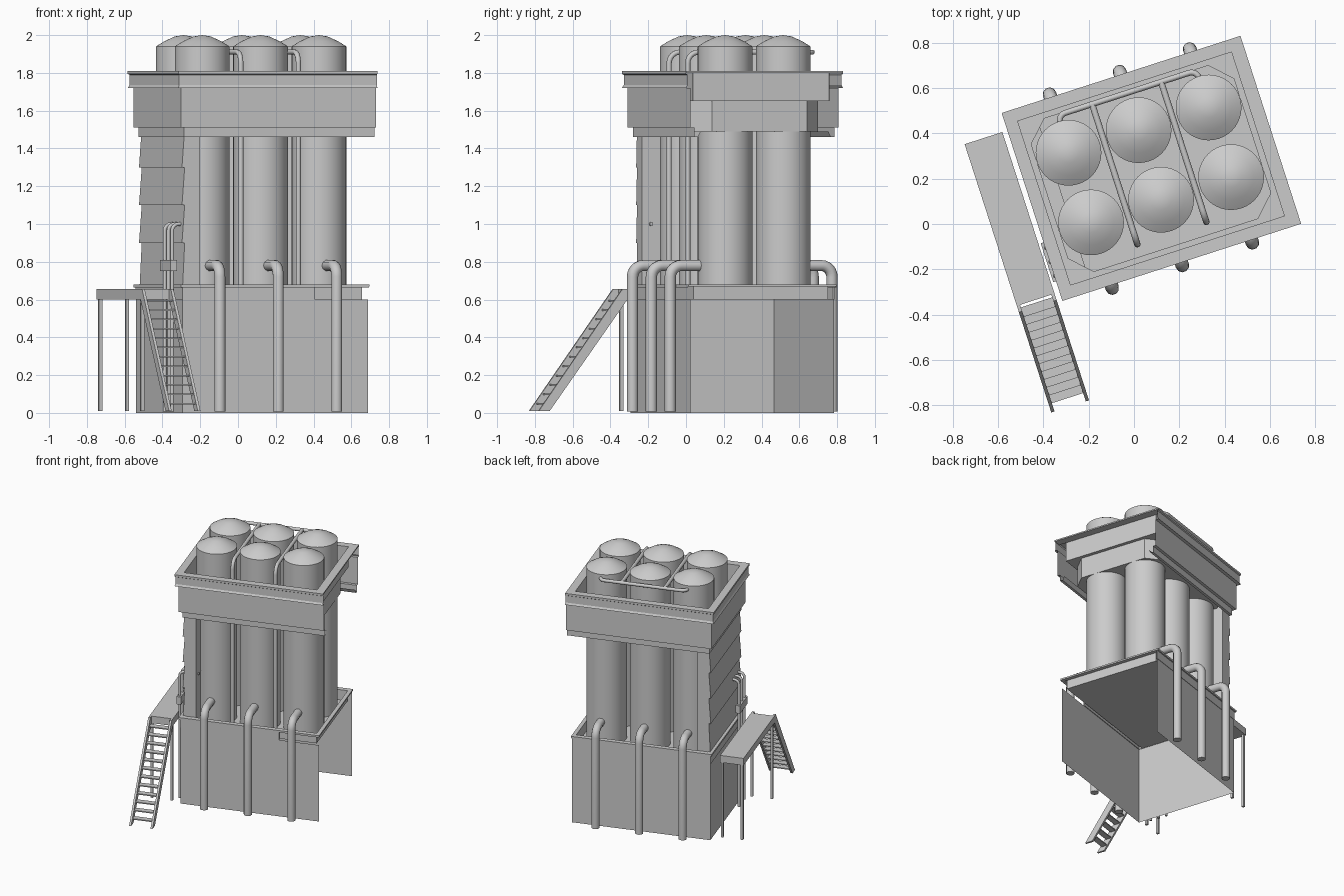
import bpy, bmesh, math
from mathutils import Matrix, Vector

cube = bpy.data.objects.get("Cube")
if cube:
    bpy.data.objects.remove(cube, do_unlink=True)

grey = bpy.data.materials.new("light_grey")
grey.use_nodes = True
grey.diffuse_color = (0.6, 0.6, 0.6, 1)
grey.node_tree.nodes["Principled BSDF"].inputs["Base Color"].default_value = (0.6, 0.6, 0.6, 1)

# The whole plant is turned about z; parts are laid out in its own axes
PLACE = Matrix.Translation((0.075, 0.245, 0)) @ Matrix.Rotation(math.radians(17.9), 4, 'Z')
ROWS = (-0.325, 0, 0.325)


def add_mesh(name, mesh, smooth=False):
    mesh.materials.clear()
    mesh.materials.append(grey)
    ob = bpy.data.objects.new(name, mesh)
    bpy.context.collection.objects.link(ob)
    ob.matrix_world = PLACE
    if smooth:
        bpy.ops.object.select_all(action='DESELECT')
        ob.select_set(True)
        bpy.context.view_layer.objects.active = ob
        bpy.ops.object.shade_smooth_by_angle(angle=math.radians(40))
    return ob


def finish(name, bm, smooth=False, fix=True):
    if fix:
        bmesh.ops.recalc_face_normals(bm, faces=bm.faces[:])
    mesh = bpy.data.meshes.new(name)
    bm.to_mesh(mesh)
    bm.free()
    return add_mesh(name, mesh, smooth)


def box(name, u, v, z):
    bm = bmesh.new()
    bmesh.ops.create_cube(bm, size=1)
    for p in bm.verts:
        p.co = [(a[0] + a[1]) / 2 + c * (a[1] - a[0]) for a, c in zip((u, v, z), p.co)]
    return finish(name, bm)


def extrude(name, outline, depth):
    """Outline is a list of 3D points, pushed along the depth vector."""
    bm = bmesh.new()
    face = bm.faces.new([bm.verts.new(p) for p in outline])
    ext = bmesh.ops.extrude_face_region(bm, geom=[face])
    moved = [g for g in ext["geom"] if isinstance(g, bmesh.types.BMVert)]
    bmesh.ops.translate(bm, verts=moved, vec=depth)
    if face.is_valid and len(bm.faces) == len(outline) + 1:
        bm.faces.new(list(face.verts))
    return finish(name, bm)


def wall_sweep(name, profile, end):
    """Sheet wall on three sides, open at +u; profile points are (v, z)."""
    bm = bmesh.new()
    rows = []
    for v, z in profile:
        u = v + 0.116
        rows.append([bm.verts.new(p) for p in
                     ((end, -v, z), (-u, -v, z), (-u, v, z), (end, v, z))])
    for top, low in zip(rows, rows[1:]):
        for i in range(3):
            bm.faces.new((top[i], top[i + 1], low[i + 1], low[i]))
    return finish(name, bm, fix=False)


def chamfered(u, v, c, z):
    return [(a * u - (a * c if k else 0), b * v - (0 if k else b * c), z)
            for a, b, order in ((1, 1, (0, 1)), (-1, 1, (1, 0)), (-1, -1, (0, 1)), (1, -1, (1, 0)))
            for k in order]


def tub(name, rings):
    """Open-topped tray from stacked rings, floored by the last one."""
    bm = bmesh.new()
    loops = [[bm.verts.new(p) for p in r] for r in rings]
    for a, b in zip(loops, loops[1:]):
        for i in range(8):
            j = (i + 1) % 8
            bm.faces.new((a[i], b[i], b[j], a[j]))
    bm.faces.new(loops[-1])
    return finish(name, bm, fix=False)


def pipe(name, points, r, bend=0.06):
    """Round pipe along a path with rounded corners."""
    pts = [Vector(p) for p in points]
    path = [pts[0]]
    for a, b, c in zip(pts, pts[1:], pts[2:]):
        d1, d2 = (a - b).normalized(), (c - b).normalized()
        centre = b + (d1 + d2) * bend
        for i in range(7):
            t = math.pi / 2 * i / 6
            path.append(centre - d2 * bend * math.cos(t) - d1 * bend * math.sin(t))
    path.append(pts[-1])
    cu = bpy.data.curves.new(name, 'CURVE')
    cu.dimensions = '3D'
    cu.bevel_depth = r
    cu.bevel_resolution = 3
    cu.use_fill_caps = True
    sp = cu.splines.new('POLY')
    sp.points.add(len(path) - 1)
    for p, co in zip(sp.points, path):
        p.co = (*co, 1)
    tmp = bpy.data.objects.new(name, cu)
    bpy.context.collection.objects.link(tmp)
    mesh = bpy.data.meshes.new_from_object(tmp.evaluated_get(bpy.context.evaluated_depsgraph_get()))
    bpy.data.objects.remove(tmp, do_unlink=True)
    return add_mesh(name, mesh, True)


def tank(name, u, v):
    bm = bmesh.new()
    profile = ((0, 0.6), (0.145, 0.6), (0.145, 1.94), (0.1, 1.968), (0.045, 1.993), (0, 2.0))
    verts = [bm.verts.new((r, 0, z)) for r, z in profile]
    edges = [bm.edges.new(e) for e in zip(verts, verts[1:])]
    bmesh.ops.spin(bm, geom=verts + edges, axis=(0, 0, 1), cent=(0, 0, 0),
                   angle=2 * math.pi, steps=40)
    bmesh.ops.remove_doubles(bm, verts=bm.verts[:], dist=0.0005)
    bmesh.ops.translate(bm, verts=bm.verts[:], vec=(u, v, 0))
    return finish(name, bm, True)


# Base: hollow, open below and at one end, with a sunken floor
wall_sweep("base_wall", ((0.4, 0.6), (0.4, 0)), 0.516)
wall_sweep("base_rim", ((0.375, 0.68), (0.412, 0.68), (0.412, 0.665), (0.39, 0.665)), 0.516)
tub("base_floor", [chamfered(0.491, 0.375, 0.001, z) for z in (0.68, 0.6)])
box("base_rim_end", (0.491, 0.52), (-0.412, 0.412), (0.668, 0.68))
box("base_band_front", (-0.519, 0.22), (-0.403, -0.395), (0.6, 0.666))
box("base_band_back", (-0.519, 0.516), (0.395, 0.403), (0.6, 0.666))
box("base_band_end", (-0.519, -0.511), (-0.403, 0.403), (0.6, 0.666))

# Upper gallery: stepped outer wall around an eight-sided tray
wall_sweep("gallery_wall", ((0.38, 1.81), (0.436, 1.81), (0.436, 1.795), (0.428, 1.79),
                            (0.428, 1.735), (0.436, 1.72), (0.412, 1.72), (0.412, 1.51),
                            (0.39, 1.51), (0.39, 1.46), (0.37, 1.46), (0.355, 1.49)), 0.556)
tub("gallery_tray", [chamfered(0.496, 0.38, 0.001, 1.81), chamfered(0.496, 0.38, 0.001, 1.65),
                     chamfered(0.47, 0.355, 0.09, 1.65), chamfered(0.47, 0.355, 0.09, 1.49)])
box("gallery_rim_end", (0.496, 0.556), (-0.436, 0.436), (1.8, 1.81))

# End wall with four flared courses
outline = [(-0.41, -0.37, 0.6)]
heights = (0.6, 0.9, 1.1, 1.3, 1.51)
for low, high in zip(heights, heights[1:]):
    outline += [(-0.51, -0.37, low), (-0.495, -0.37, high)]
outline.append((-0.41, -0.37, 1.51))
extrude("end_wall", outline, (0, 0.74, 0))

# Tanks and the large pipes that feed them
for i, u in enumerate(ROWS):
    for side, v, s in (("front", -0.145, -1), ("back", 0.178, 1)):
        tank(f"tank_{side}_{i}", u, v)
        pipe(f"feed_pipe_{side}_{i}", ((u, s * 0.45, 0.008), (u, s * 0.45, 0.78), (u, v + s * 0.1, 0.78)), 0.03)

# Manifold and downpipes between the tanks
pipe("manifold", ((-0.32, 0.28, 1.91), (-0.32, 0.35, 1.91), (0.325, 0.35, 1.91), (0.325, 0.28, 1.91)), 0.013, 0.035)
for i, u in enumerate((-0.16, 0.16)):
    pipe(f"downpipe_{i}", ((u, 0.35, 1.91), (u, -0.3, 1.91), (u, -0.3, 0.6)), 0.014)

# Small pipes clamped to the end wall
for i, v in enumerate((-0.19, -0.255, -0.32)):
    pipe(f"small_pipe_{i}", ((-0.548, v, 0.008), (-0.548, v, 1.0), (-0.4, v, 1.0)), 0.01, 0.035)
box("pipe_clamp", (-0.565, -0.53), (-0.345, -0.165), (0.75, 0.81))

# Platform on legs
box("platform", (-0.75, -0.575), (-0.395, 0.355), (0.6, 0.655))
for i, u in enumerate((-0.735, -0.587)):
    for j, v in enumerate((-0.38, 0.34)):
        box(f"platform_leg_{i}{j}", (u - 0.009, u + 0.009), (v - 0.009, v + 0.009), (0.01, 0.6))

# Stairs
for i, u in enumerate((-0.75, -0.59)):
    extrude(f"stair_stringer_{i}", [(u, -0.89, 0.01), (u, -0.83, 0.01), (u, -0.39, 0.61),
                                    (u, -0.39, 0.655), (u, -0.425, 0.655)], (0.015, 0, 0))
for i in range(12):
    t = (i + 0.7) / 12.5
    v, z = -0.855 + 0.455 * t, 0.01 + 0.62 * t
    box(f"stair_step_{i}", (-0.74, -0.58), (v - 0.022, v + 0.022), (z, z + 0.008))
